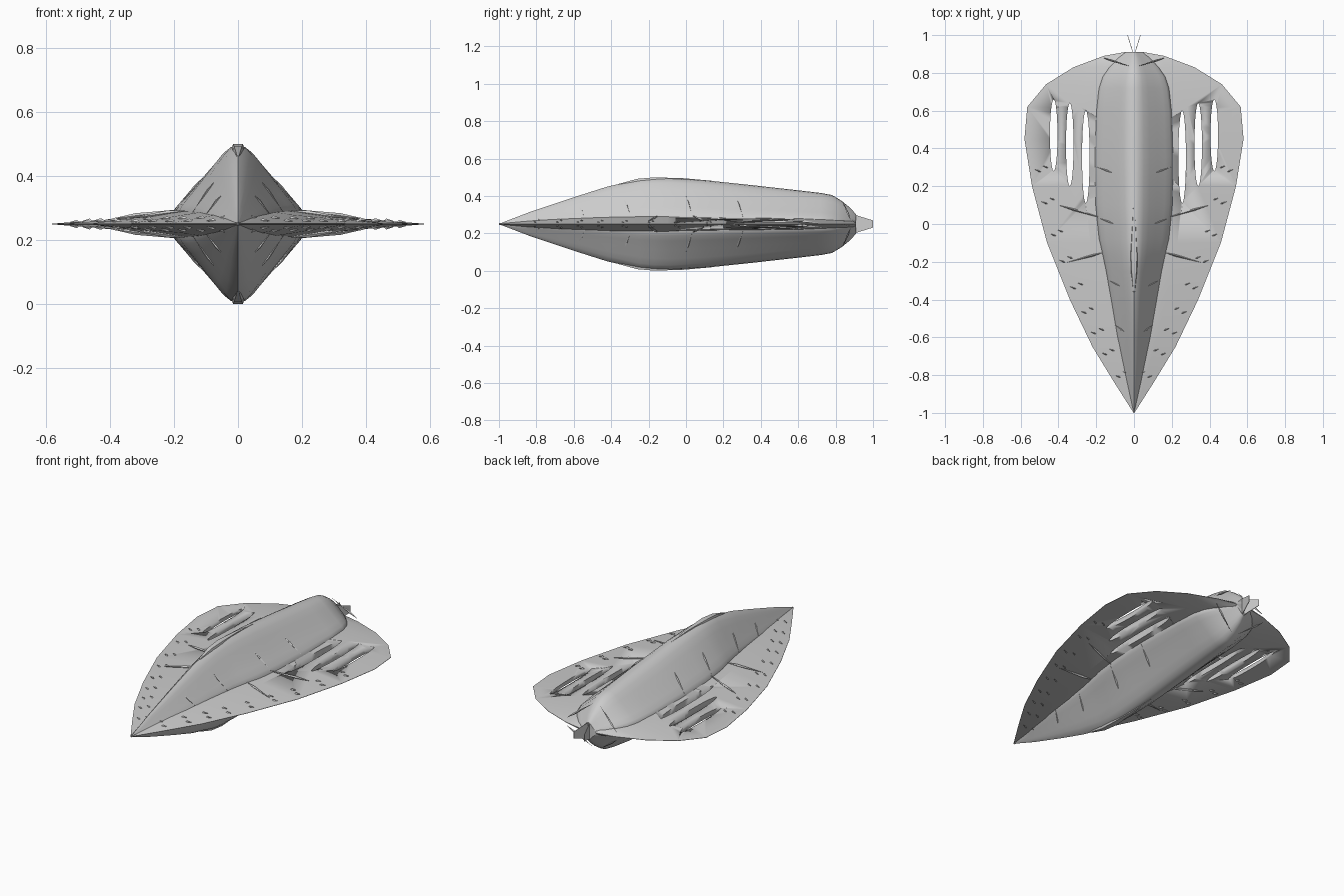
import bpy, bmesh, math
from mathutils import Vector

if "Cube" in bpy.data.objects:
    bpy.data.objects.remove(bpy.data.objects["Cube"])

MID = 0.25  # height of the symmetry plane


def lerp(table, y, k):
    for a, b in zip(table, table[1:]):
        if y <= b[0]:
            t = (y - a[0]) / (b[0] - a[0])
            return a[k] + (b[k] - a[k]) * max(t, 0)
    return table[-1][k]


def finish(name, bm, angle=30):
    bmesh.ops.remove_doubles(bm, verts=bm.verts, dist=0.0004)
    bmesh.ops.recalc_face_normals(bm, faces=bm.faces)
    me = bpy.data.meshes.new(name)
    bm.to_mesh(me)
    bm.free()
    ob = bpy.data.objects.new(name, me)
    bpy.context.collection.objects.link(ob)
    bpy.ops.object.select_all(action='DESELECT')
    ob.select_set(True)
    bpy.context.view_layer.objects.active = ob
    bpy.ops.object.shade_smooth_by_angle(angle=math.radians(angle))
    return ob


def loft(bm, rings):
    rows = [[bm.verts.new(p) for p in r] for r in rings]
    n = len(rows[0])
    for a, b in zip(rows, rows[1:]):
        for i in range(n):
            j = (i + 1) % n
            bm.faces.new((a[i], a[j], b[j], b[i]))
    bm.faces.new(rows[0])
    bm.faces.new(rows[-1][::-1])


def ring(half, y):
    # mirror a quarter section (from top centre to the side) into a closed ring
    right = half + [(x, -z) for x, z in half[::-1]]
    left = [(-x, z) for x, z in right[::-1][1:-1]]
    return [(x, y, MID + z) for x, z in right + left]


# Wing plate: y, half width, root half thickness
WING = [(-1, .002, .001), (-.83, .11, .024), (-.65, .22, .04), (-.4, .34, .055),
        (-.1, .46, .063), (.2, .54, .052), (.45, .58, .046), (.62, .565, .042),
        (.74, .465, .036), (.83, .32, .03), (.89, .16, .025), (.91, .05, .022)]


def wing_z(x, y):
    w, t = lerp(WING, y, 1), lerp(WING, y, 2)
    return t * max(0, 1 - abs(x) / w) + .001


bm = bmesh.new()
loft(bm, [ring([(w * f, t * (1 - f) + .001) for f in (0, .5, 1)], y) for y, w, t in WING])
wing = finish("wing_plate", bm)

# Three elongated slots cut through each side
bm = bmesh.new()
for s in (-1, 1):
    for x, y0, y1 in ((.255, .11, .6), (.34, .2, .64), (.425, .28, .66)):
        vs = bmesh.ops.create_cone(bm, cap_ends=True, segments=28, radius1=1, radius2=1, depth=1)['verts']
        for v in vs:
            v.co = Vector((s * x + v.co.x * .02, (y0 + y1) / 2 + v.co.y * (y1 - y0) / 2,
                           MID + v.co.z * .4))
cutter = finish("slot_cutter", bm)
cutter.hide_render = True
mod = wing.modifiers.new("slots", 'BOOLEAN')
mod.object = cutter
mod.solver = 'EXACT'
bpy.context.view_layer.objects.active = wing
bpy.ops.object.modifier_apply(modifier=mod.name)
bpy.data.objects.remove(cutter)

# Hull: y, half width, half height
HULL = [(-1, .002, .001), (-.83, .042, .066), (-.6, .09, .143), (-.42, .12, .2),
        (-.25, .148, .238), (-.17, .165, .245), (-.08, .185, .245), (.1, .203, .234),
        (.35, .208, .208), (.6, .2, .18), (.72, .185, .166), (.78, .165, .155),
        (.83, .13, .125), (.88, .085, .085), (.91, .045, .05)]
SECTION = [(0, 1), (.12, .98), (.25, .9), (.4, .76), (.6, .56), (.8, .37), (.93, .25), (1, .15), (1, 0.02)]


def hull_pt(u, y, lift=0):
    w, h = lerp(HULL, y, 1), lerp(HULL, y, 2)
    f = lerp(SECTION, u, 1)
    front = max(0, min(1, (-y - .1) / .4))
    f = f * (1 - .45 * front) + (1 - u * .85) * .45 * front   # sharper ridge at the nose
    return u * w, h * f + lift


bm = bmesh.new()
loft(bm, [ring([hull_pt(u, y) for u, _ in SECTION[:-1]] + [(w, .004)], y) for y, w, h in HULL])
finish("hull", bm, 40)


def blade(bm, p, q, width, height):
    # long tapered dart from p to q, mirrored left/right and top/bottom
    p, q = Vector(p), Vector(q)
    d = (q - p).normalized()
    side = d.cross(Vector((0, 0, 1))).normalized() * width / 2
    up = side.cross(d).normalized() * height
    if up.z < 0:
        up = -up
    m = p.lerp(q, .3)
    pts = [p, m + side, q, m - side, m + up, m - up]
    for sx in (-1, 1):
        for sz in (-1, 1):
            v = [bm.verts.new((sx * c.x, c.y, MID + sz * c.z)) for c in pts]
            for i in range(4):
                for apex in (4, 5):
                    bm.faces.new((v[i], v[(i + 1) % 4], v[apex]))


# Long spikes lying on the wing
bm = bmesh.new()
for a, b in (((.40, .10), (.13, .02)), ((.16, -.15), (.36, -.205))):
    blade(bm, (*a, wing_z(*a) + .002), (*b, wing_z(*b) + .006), .012, .008)
finish("wing_spikes", bm)

# Pairs of small vanes along the wing rim
bm = bmesh.new()
for y in (-.8, -.68, -.57, -.46, -.33, -.19, -.05, .12, .29):
    w = lerp(WING, y, 1)
    for inset in (.045, .085):
        x = max(w - inset, .03)
        yy = y + (inset - .06) * .5
        z = wing_z(x, yy) + .001
        blade(bm, (x - .016, yy - .006, z), (x + .016, yy + .006, z), .008, .007)
finish("rim_vanes", bm)

# Slanted ribs on the hull flanks
bm = bmesh.new()
for y in (-.57, -.33, 0, .27):
    x0, z0 = hull_pt(.55, y, .002)
    x1, z1 = hull_pt(1, y + .035, .004)
    blade(bm, (x0, y, z0), (x1, y + .035, z1), .012, .006)
for a, b in (((.165, .88, .022), (.02, .835, .13)),):
    blade(bm, a, b, .012, .006)
finish("hull_ribs", bm)

# Dart-shaped ridge on the top and bottom of the hull
bm = bmesh.new()
for sz in (-1, 1):
    rows = []
    for y, w, lift in ((-.36, .006, .001), (-.26, .02, .006), (-.17, .026, .004), (-.02, .014, .004), (.14, .002, .001)):
        z = lerp(HULL, y, 2)
        rows.append([(-w, y, MID + sz * (z - .025)), (-w * .6, y, MID + sz * (z + lift)),
                     (w * .6, y, MID + sz * (z + lift)), (w, y, MID + sz * (z - .025))])
    loft(bm, rows)
finish("spine_ridge", bm)

# Two splayed upright tail plates
bm = bmesh.new()
for s in (-1, 1):
    loft(bm, [[(s * x - .0015, y, MID - h), (s * x + .0015, y, MID - h),
               (s * x + .0015, y, MID + h), (s * x - .0015, y, MID + h)]
              for x, y, h in ((.003, .9, .05), (.034, 1.0, .019))])
finish("tail_plates", bm)
